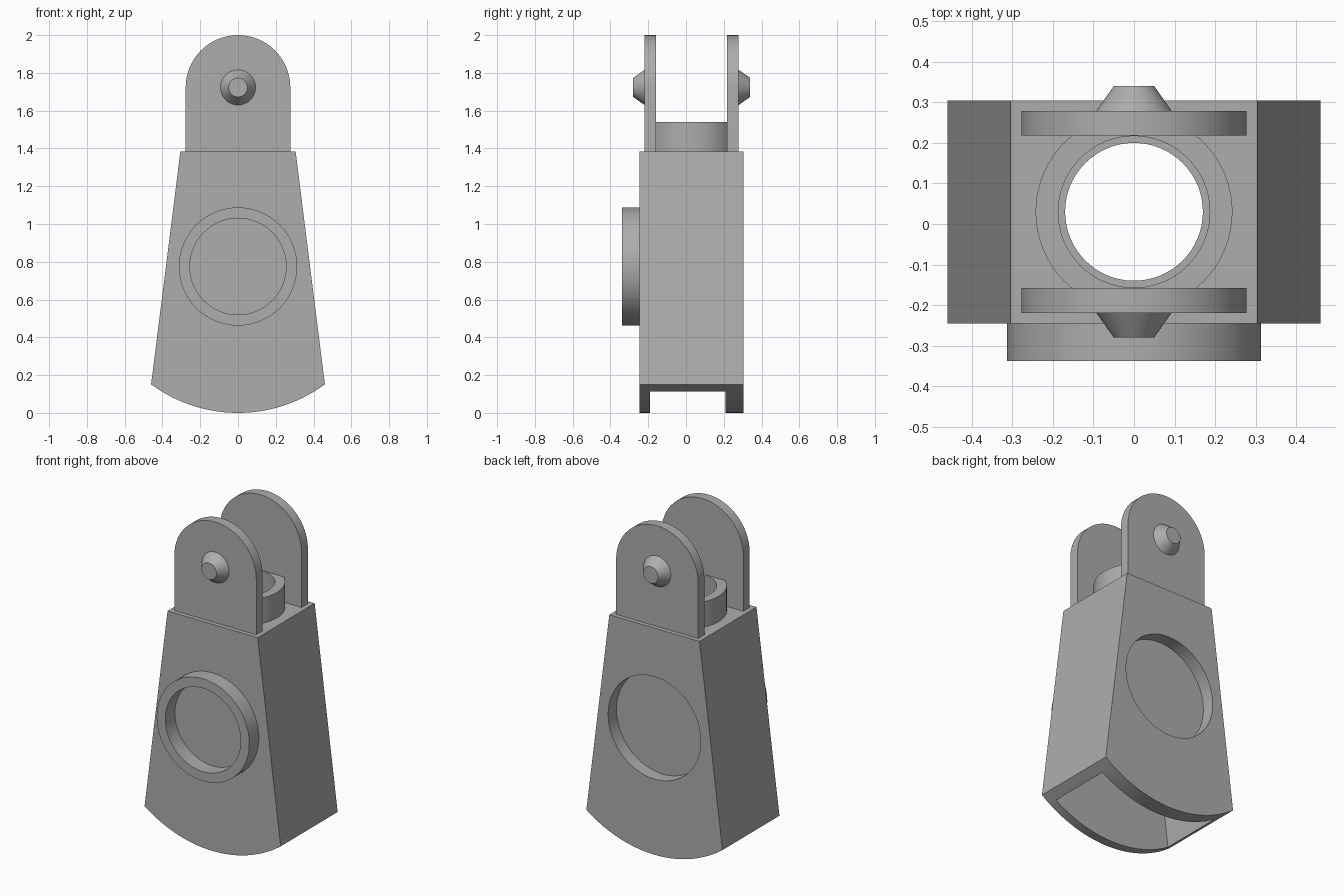
import bpy
import bmesh
from math import pi, sin, cos, radians, sqrt
from mathutils import Matrix, Vector

if "Cube" in bpy.data.objects:
    bpy.data.objects.remove(bpy.data.objects["Cube"])

grey = bpy.data.materials.new("light grey")
grey.use_nodes = True
grey.diffuse_color = (0.42, 0.42, 0.42, 1)
grey.node_tree.nodes["Principled BSDF"].inputs["Base Color"].default_value = grey.diffuse_color

MID_Y = 0.03
FRONT, BACK, TOP = -0.245, 0.305, 1.385
DISC_Z = 0.775
PIN_Z = 1.723


def finish(bm, name):
    bmesh.ops.recalc_face_normals(bm, faces=bm.faces)
    mesh = bpy.data.meshes.new(name)
    bm.to_mesh(mesh)
    bm.free()
    mesh.materials.append(grey)
    obj = bpy.data.objects.new(name, mesh)
    bpy.context.collection.objects.link(obj)
    return obj


def select(obj):
    bpy.ops.object.select_all(action='DESELECT')
    obj.select_set(True)
    bpy.context.view_layer.objects.active = obj


def smooth(obj):
    select(obj)
    bpy.ops.object.shade_smooth_by_angle(angle=radians(30))


def prism(name, outline, y0, y1):
    """Extrude an x-z outline from y0 to y1."""
    bm = bmesh.new()
    face = bm.faces.new([bm.verts.new((x, y0, z)) for x, z in outline])
    ext = bmesh.ops.extrude_face_region(bm, geom=[face])
    moved = [v for v in ext["geom"] if isinstance(v, bmesh.types.BMVert)]
    bmesh.ops.translate(bm, verts=moved, vec=(0, y1 - y0, 0))
    return finish(bm, name)


def lathe(name, profile, centre, direction=(0, 0, 1), steps=64):
    """Revolve a closed (radius, height) loop about an axis."""
    bm = bmesh.new()
    rings = [[bm.verts.new((r * cos(2 * pi * i / steps), r * sin(2 * pi * i / steps), h))
              for r, h in profile] for i in range(steps)]
    n = len(profile)
    for i in range(steps):
        a, b = rings[i], rings[(i + 1) % steps]
        for j in range(n):
            k = (j + 1) % n
            bm.faces.new((a[j], b[j], b[k], a[k]))
    turn = Vector((0, 0, 1)).rotation_difference(Vector(direction)).to_matrix().to_4x4()
    bm.transform(Matrix.Translation(centre) @ turn)
    return finish(bm, name)


def frustum(name, r0, r1, height, centre, direction=(0, 0, 1)):
    bm = bmesh.new()
    bmesh.ops.create_cone(bm, cap_ends=True, segments=64, radius1=r0, radius2=r1,
                          depth=height, matrix=Matrix.Translation((0, 0, height / 2)))
    turn = Vector((0, 0, 1)).rotation_difference(Vector(direction)).to_matrix().to_4x4()
    bm.transform(Matrix.Translation(centre) @ turn)
    return finish(bm, name)


def cut(obj, cutter):
    mod = obj.modifiers.new("cut", 'BOOLEAN')
    mod.operation, mod.solver, mod.object = 'DIFFERENCE', 'EXACT', cutter
    select(obj)
    bpy.ops.object.modifier_apply(modifier=mod.name)
    bpy.data.objects.remove(cutter)


def half_width(z):
    return 0.46 - (z - 0.153) * 0.126


# Tapered body with a curved underside
arc = [0.46 * (i / 16 - 1) for i in range(33)]
outline = [(x, DISC_Z - sqrt(DISC_Z ** 2 - x * x)) for x in arc]
outline += [(half_width(TOP), TOP), (-half_width(TOP), TOP)]
body = prism("body", outline, FRONT, BACK)

# Hollow interior, top opening and round back recess
low, high = half_width(-0.1) - 0.06, half_width(1.33) - 0.06
cut(body, prism("cavity_cutter", [(-low, -0.1), (low, -0.1), (high, 1.33), (-high, 1.33)],
                -0.19, 0.21))
cut(body, frustum("hole_cutter", 0.17, 0.17, 0.2, (0, MID_Y, 1.25)))
cut(body, frustum("recess_cutter", 0.313, 0.313, 0.2, (0, BACK - 0.08, DISC_Z), (0, 1, 0)))
smooth(body)

# Raised ring on the front face
smooth(lathe("front_ring", [(0.255, 0), (0.313, 0), (0.313, 0.093), (0.255, 0.093)],
             (0, FRONT, DISC_Z), (0, -1, 0)))

# Collar around the top opening
smooth(lathe("top_collar", [(0.187, 0), (0.243, 0), (0.243, 0.155), (0.187, 0.155)],
             (0, MID_Y, TOP)))

# Pair of round-topped lugs, each with a tapered pin outside
R = 0.277
lug = [(-R, TOP), (R, TOP)] + [(R * cos(pi * i / 32), PIN_Z + R * sin(pi * i / 32))
                               for i in range(33)]
for side, word in ((-1, "front"), (1, "back")):
    inner, outer = MID_Y + side * 0.188, MID_Y + side * 0.249
    smooth(prism(word + "_lug", lug, inner, outer))
    smooth(frustum(word + "_pin", 0.093, 0.05, 0.061, (0, outer, PIN_Z), (0, side, 0)))
